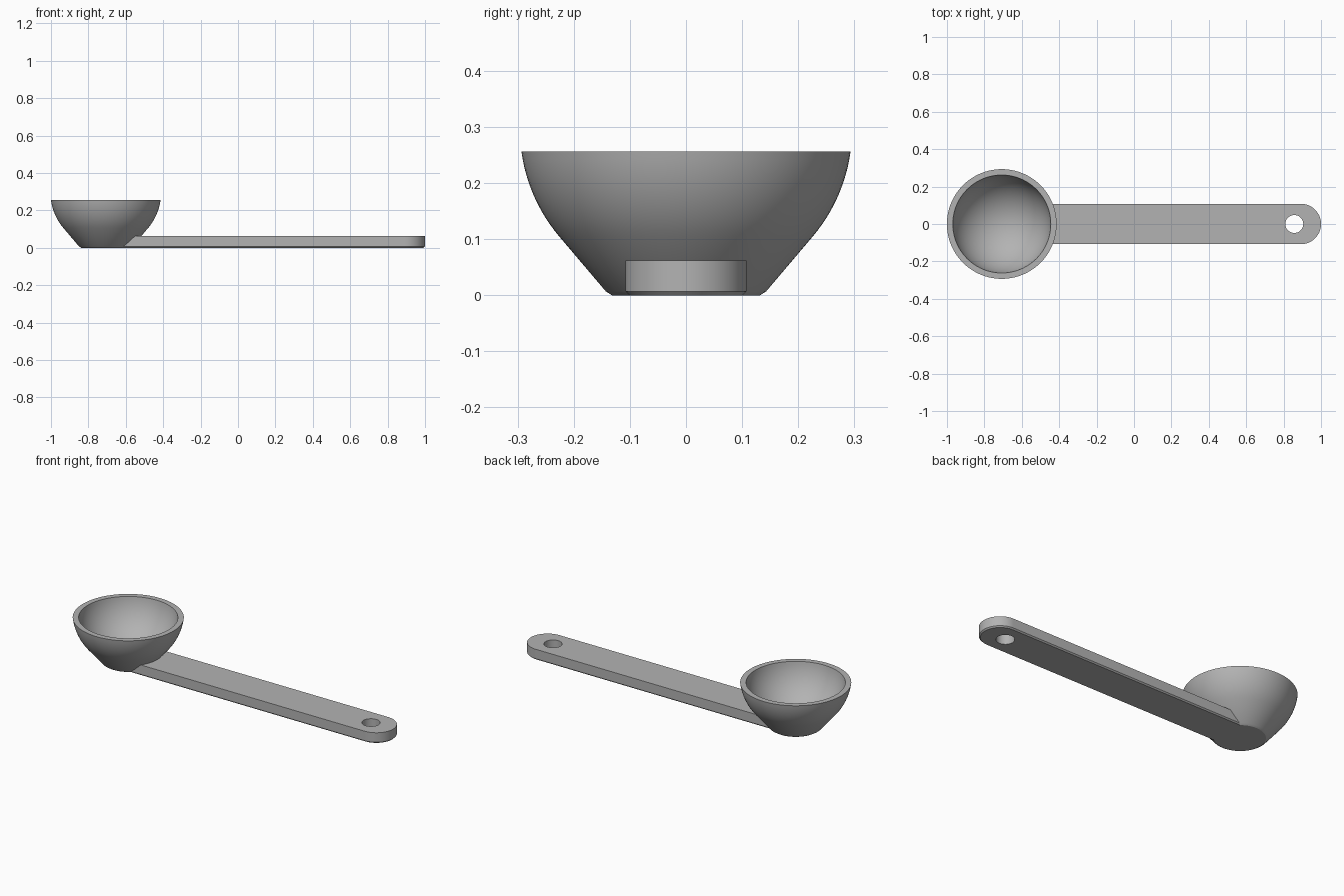
import bpy, bmesh, math

if "Cube" in bpy.data.objects:
    bpy.data.objects.remove(bpy.data.objects["Cube"])

plastic = bpy.data.materials.new("grey plastic")
plastic.diffuse_color = (0.45, 0.45, 0.45, 1)
plastic.use_nodes = True
plastic.node_tree.nodes["Principled BSDF"].inputs["Base Color"].default_value = plastic.diffuse_color


def finish(bm, name):
    bmesh.ops.recalc_face_normals(bm, faces=bm.faces)
    mesh = bpy.data.meshes.new(name)
    bm.to_mesh(mesh)
    bm.free()
    obj = bpy.data.objects.new(name, mesh)
    bpy.context.collection.objects.link(obj)
    mesh.materials.append(plastic)
    return obj


def smooth(obj):
    bpy.ops.object.select_all(action='DESELECT')
    obj.select_set(True)
    bpy.context.view_layer.objects.active = obj
    bpy.ops.object.shade_smooth_by_angle(angle=math.radians(30))


# Bowl: spherical cup on a conical foot, revolved about its axis
CX, CZ, R_OUT, R_IN, RIM = -0.707, 0.296, 0.296, 0.265, 0.256


def arc(r, a0, a1, n):
    return [(r * math.sin(a0 + (a1 - a0) * i / n),
             CZ - r * math.cos(a0 + (a1 - a0) * i / n)) for i in range(n + 1)]


rim_out = math.acos((CZ - RIM) / R_OUT)
rim_in = math.acos((CZ - RIM) / R_IN)
profile = [(0, 0), (0.132, 0), (0.143, 0.007)]
profile += arc(R_OUT, math.radians(49.7), rim_out, 12)
profile += arc(R_IN, rim_in, 0, 24)

bm = bmesh.new()
verts = [bm.verts.new((CX + r, 0, z)) for r, z in profile]
edges = [bm.edges.new(pair) for pair in zip(verts, verts[1:])]
bmesh.ops.spin(bm, geom=verts + edges, cent=(CX, 0, 0), axis=(0, 0, 1),
               angle=math.tau, steps=96)
bmesh.ops.remove_doubles(bm, verts=bm.verts, dist=1e-4)
bmesh.ops.dissolve_degenerate(bm, edges=bm.edges, dist=1e-5)
smooth(finish(bm, "bowl"))


# Handle: round-ended bar, chamfered below, slanted where it enters the bowl
def outline(x0, half, z):
    pts = [(x0, -half, z)]
    for i in range(33):
        a = -math.pi / 2 + math.pi * i / 32
        pts.append((0.892 + half * math.cos(a), half * math.sin(a), z))
    return pts + [(x0, half, z)]


bm = bmesh.new()
rings = [[bm.verts.new(p) for p in outline(*layer)] for layer in
         ((-0.63, 0.101, 0), (-0.621, 0.108, 0.007), (-0.553, 0.108, 0.062))]
for low, high in zip(rings, rings[1:]):
    for i in range(len(low)):
        j = (i + 1) % len(low)
        bm.faces.new((low[i], low[j], high[j], high[i]))
bm.faces.new(rings[0][::-1])
bm.faces.new(rings[-1])
handle = finish(bm, "handle")

# Hanging hole
bpy.ops.mesh.primitive_cylinder_add(vertices=48, radius=0.048, depth=0.3,
                                    location=(0.857, 0, 0.03))
cutter = bpy.context.object
cutter.name = "hole_cutter"
cutter.hide_render = True
cutter.data.materials.append(plastic)
cut = handle.modifiers.new("hole", 'BOOLEAN')
cut.operation = 'DIFFERENCE'
cut.solver = 'EXACT'
cut.object = cutter
bpy.context.view_layer.objects.active = handle
bpy.ops.object.modifier_apply(modifier="hole")
bpy.data.objects.remove(cutter)
smooth(handle)
